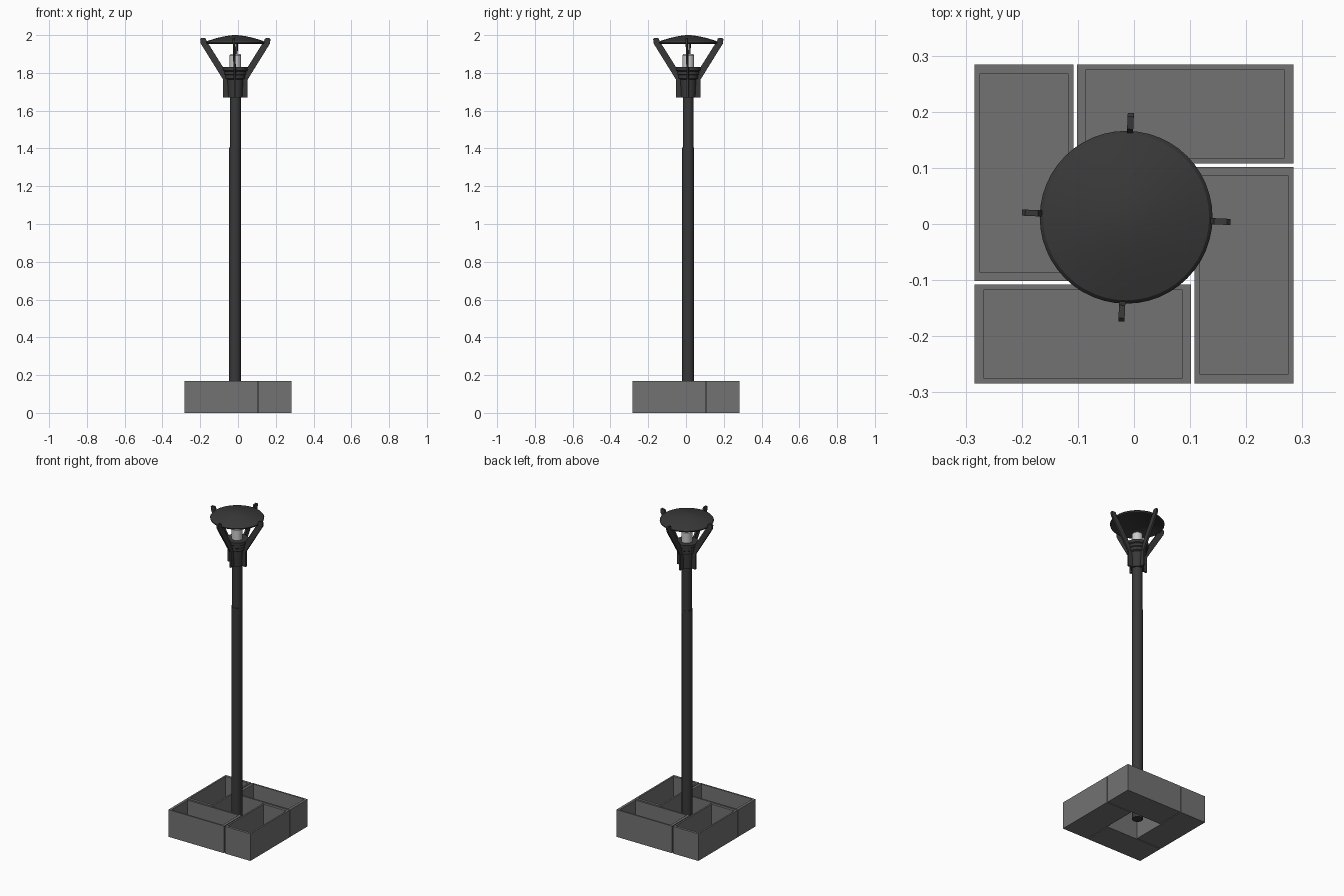
import bpy, bmesh, math
from mathutils import Matrix, Vector

if "Cube" in bpy.data.objects:
    bpy.data.objects.remove(bpy.data.objects["Cube"])

AX, AY = -0.014, 0.012          # lamp axis


def material(name, c):
    m = bpy.data.materials.new(name)
    m.diffuse_color = (c, c, c, 1)
    m.use_nodes = True
    m.node_tree.nodes["Principled BSDF"].inputs["Base Color"].default_value = m.diffuse_color
    return m


dark = material("dark_metal", 0.04)
stone = material("grey_stone", 0.17)
glass = material("pale_glass", 0.55)


def finish(name, bm, mat, smooth=True):
    bmesh.ops.recalc_face_normals(bm, faces=bm.faces)
    me = bpy.data.meshes.new(name)
    bm.to_mesh(me)
    bm.free()
    me.materials.append(mat)
    ob = bpy.data.objects.new(name, me)
    bpy.context.collection.objects.link(ob)
    if smooth:
        bpy.ops.object.select_all(action='DESELECT')
        ob.select_set(True)
        bpy.context.view_layer.objects.active = ob
        bpy.ops.object.shade_smooth_by_angle(angle=math.radians(30))
    return ob


def lathe(name, profile, mat, sides=32, x=AX, y=AY):
    """Spin an (r, z) profile that starts and ends on the axis."""
    bm = bmesh.new()
    vs = [bm.verts.new((r, 0, z)) for r, z in profile]
    es = [bm.edges.new(p) for p in zip(vs, vs[1:])]
    bmesh.ops.spin(bm, geom=vs + es, cent=(0, 0, 0), axis=(0, 0, 1),
                   angle=2 * math.pi, steps=sides)
    bmesh.ops.remove_doubles(bm, verts=bm.verts, dist=1e-5)
    bmesh.ops.translate(bm, verts=bm.verts, vec=(x, y, 0))
    return finish(name, bm, mat)


# Four open troughs set in a pinwheel round a square gap
def trough(name, angle):
    bm = bmesh.new()
    bmesh.ops.create_cube(bm, size=1, matrix=Matrix.Translation((-0.196, 0.091, 0.085))
                          @ Matrix.Diagonal((0.177, 0.386, 0.17, 1)))
    bm.faces.ensure_lookup_table()
    top = max(bm.faces, key=lambda f: f.calc_center_median().z)
    bmesh.ops.inset_region(bm, faces=[top], thickness=0.014)
    for v in top.verts:           # thicker end walls
        v.co.y += 0.006 if v.co.y < 0.091 else -0.006
    floor = bmesh.ops.extrude_face_region(bm, geom=[top])
    bmesh.ops.delete(bm, geom=[top], context='FACES_ONLY')
    for v in floor["geom"]:
        if isinstance(v, bmesh.types.BMVert):
            v.co.z = 0.02
    bmesh.ops.rotate(bm, verts=bm.verts, matrix=Matrix.Rotation(angle, 3, 'Z'))
    finish(name, bm, stone, smooth=False)


for i in range(4):
    trough(f"base_trough_{i + 1}", -i * math.pi / 2)

# Pole: slightly wider lower tube and the upper tube
lathe("lower_pole", [(0, 0.042), (0.031, 0.042), (0.031, 1.405), (0, 1.405)],
      dark, x=AX - 0.002, y=AY - 0.001)
lathe("upper_pole", [(0, 1.38), (0.029, 1.38), (0.029, 1.70), (0, 1.70)], dark)

# Lamp holder with stepped collar
lathe("lamp_holder", [(0, 1.67), (0.037, 1.67), (0.042, 1.765), (0.052, 1.77),
                      (0.052, 1.788), (0.058, 1.792), (0.058, 1.808),
                      (0.065, 1.812), (0.065, 1.83), (0, 1.83)], dark)

# Bulb
lathe("bulb", [(0, 1.825), (0.031, 1.825), (0.031, 1.893), (0.026, 1.9), (0, 1.9)], glass)

# Shallow dished cap
lathe("lamp_cap", [(0, 2.0), (0.024, 1.999), (0.055, 1.994), (0.10, 1.984),
                   (0.148, 1.969), (0.154, 1.962), (0.152, 1.955),
                   (0.145, 1.953), (0.10, 1.968), (0.05, 1.978), (0, 1.981)], dark, sides=48)

# Four bent arms that clamp the holder and carry the cap
arm_profile = [(0.032, 1.67), (0.065, 1.67), (0.065, 1.765), (0.183, 1.955),
               (0.186, 1.979), (0.180, 1.985), (0.157, 1.983), (0.153, 1.97),
               (0.062, 1.825), (0.036, 1.78)]
for i in range(4):
    bm = bmesh.new()
    face = bm.faces.new([bm.verts.new((r, -0.0055, z)) for r, z in arm_profile])
    ext = bmesh.ops.extrude_face_region(bm, geom=[face])
    bmesh.ops.translate(bm, vec=Vector((0, 0.011, 0)),
                        verts=[v for v in ext["geom"] if isinstance(v, bmesh.types.BMVert)])
    bmesh.ops.rotate(bm, verts=bm.verts,
                     matrix=Matrix.Rotation(math.radians(90 * i - 2.6), 3, 'Z'))
    bmesh.ops.translate(bm, verts=bm.verts, vec=(AX, AY, 0))
    finish(f"cap_arm_{i + 1}", bm, dark, smooth=False)
